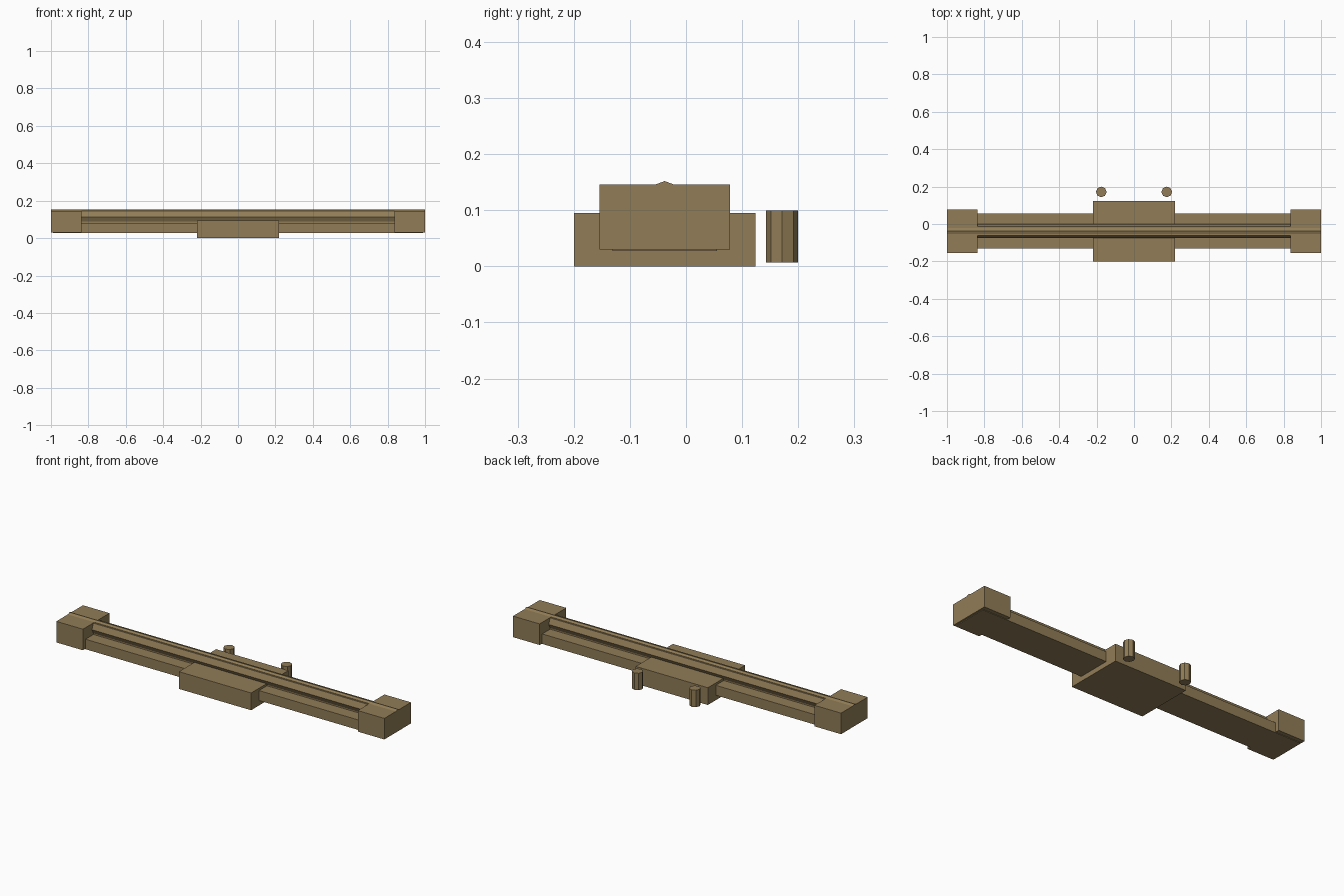
import bpy, bmesh, math
from mathutils import Matrix

if "Cube" in bpy.data.objects:
    bpy.data.objects.remove(bpy.data.objects["Cube"])

brass = bpy.data.materials.new("dull_brass")
brass.diffuse_color = (0.285, 0.205, 0.095, 1)
brass.use_nodes = True
brass.node_tree.nodes["Principled BSDF"].inputs["Base Color"].default_value = brass.diffuse_color
YC = -0.038  # centre line of the rail


def finish(bm, name):
    bmesh.ops.recalc_face_normals(bm, faces=bm.faces)
    mesh = bpy.data.meshes.new(name)
    bm.to_mesh(mesh)
    bm.free()
    mesh.materials.append(brass)
    ob = bpy.data.objects.new(name, mesh)
    bpy.context.collection.objects.link(ob)
    return ob


def extrude_x(name, half, x0, x1):
    """Mirror a half profile of (offset, z) about the rail centre and extrude along x."""
    pts = half + [(-y, z) for y, z in reversed(half) if y > 0]
    bm = bmesh.new()
    face = bm.faces.new([bm.verts.new((x0, YC + y, z)) for y, z in pts])
    new = bmesh.ops.extrude_face_region(bm, geom=[face])["geom"]
    verts = [v for v in new if isinstance(v, bmesh.types.BMVert)]
    bmesh.ops.translate(bm, verts=verts, vec=(x1 - x0, 0, 0))
    return finish(bm, name)


def slab(name, x0, x1, half_width, z0, z1):
    return extrude_x(name, [(half_width, z0), (half_width, z1)], x0, x1)


# rail: wide foot, narrow neck, flared head
extrude_x("rail", [(0.093, 0.027), (0.093, 0.082), (0.024, 0.082),
                   (0.024, 0.088), (0.037, 0.113), (0.024, 0.144)], -0.99, 0.99)

# small ridge along the top, running over the end blocks
extrude_x("top_ridge", [(0.016, 0.143), (0.016, 0.146), (0.0, 0.152)], -1, 1)

# carriage around the foot
slab("carriage", -0.22, 0.22, 0.162, 0.0, 0.095)

# end blocks and guide pins
for side, label in ((-1, "left"), (1, "right")):
    x0, x1 = sorted((side * 0.838, side * 1.0))
    slab(label + "_end_block", x0, x1, 0.116, 0.03, 0.146)

    bm = bmesh.new()
    bmesh.ops.create_cone(bm, cap_ends=True, segments=8, radius1=0.0285,
                          radius2=0.0285, depth=0.093,
                          matrix=Matrix.Translation((side * 0.175, 0.1715, 0.0535)))
    finish(bm, label + "_guide_pin")
